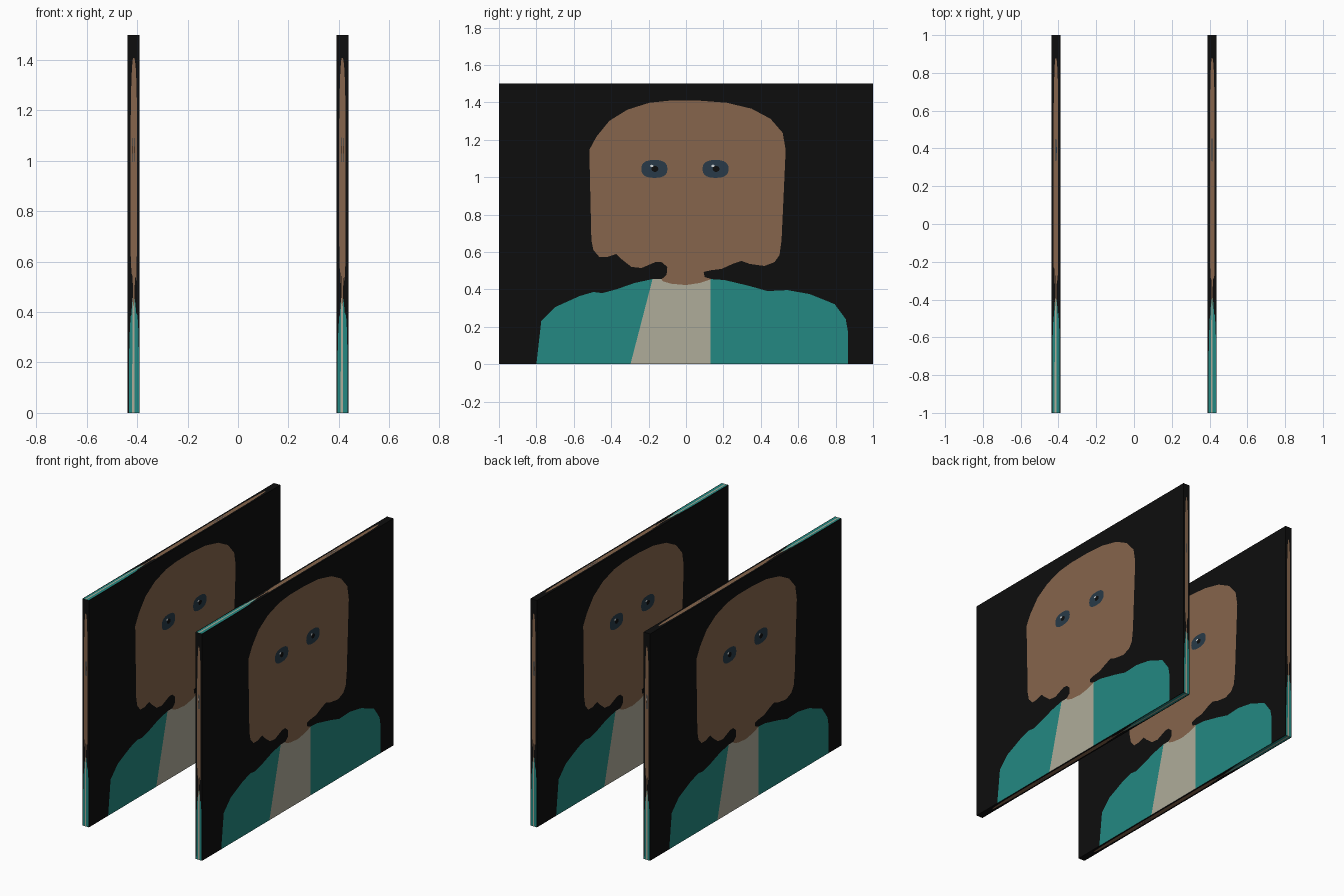
import bpy, bmesh, math
from mathutils import Vector, geometry

if "Cube" in bpy.data.objects:
    bpy.data.objects.remove(bpy.data.objects["Cube"])

HALF_Y, HEIGHT = 1.0, 1.5
X_IN, X_OUT = 0.39, 0.4375


def material(name, rgb):
    lin = [((c / 255 + 0.055) / 1.055) ** 2.4 if c > 10 else c / 255 / 12.92 for c in rgb]
    m = bpy.data.materials.new(name)
    m.diffuse_color = (*lin, 1.0)
    m.use_nodes = True
    m.node_tree.nodes["Principled BSDF"].inputs["Base Color"].default_value = m.diffuse_color
    return m


MATS = [material("black backdrop", (13, 13, 13)), material("light shirt", (175, 172, 154)),
        material("teal jacket", (35, 137, 130)), material("brown skin", (134, 101, 76)),
        material("blue grey eye", (40, 58, 72)), material("white glint", (215, 220, 222))]
BLACK, SHIRT, TEAL, SKIN, EYE, WHITE = range(6)


def oval(cx, cz, rx, rz, n=16, power=1.0):
    pts = []
    for i in range(n):
        a = 2 * math.pi * i / n
        c, s = math.cos(a), math.sin(a)
        pts.append((cx + rx * math.copysign(abs(c) ** power, c),
                    cz + rz * math.copysign(abs(s) ** power, s)))
    return pts


# Painted portrait: outlines in (across, up) units, listed back to front
shirt = [(-.297, 0), (-.179, .455), (.131, .455), (.131, 0)]
jacket_left = [(-.80, 0), (-.774, .23), (-.70, .305), (-.57, .364), (-.495, .386), (-.447, .38),
               (-.367, .402), (-.276, .434), (-.179, .455), (-.297, 0)]
jacket_right = [(.131, 0), (.131, .455), (.206, .45), (.34, .418), (.436, .391), (.543, .396),
                (.661, .375), (.795, .321), (.854, .241), (.865, .18), (.865, 0)]
head = [(-.517, 1.146), (-.506, .664), (-.495, .61), (-.463, .573), (-.42, .573), (-.372, .589),
        (-.345, .562), (-.292, .52), (-.238, .514), (-.163, .546), (-.131, .546), (-.10, .52),
        (-.104, .477), (-.13, .455), (-.126, .444), (-.078, .43), (0, .423), (.072, .434),
        (.137, .455), (.10, .466), (.094, .493), (.137, .503), (.19, .509), (.249, .536),
        (.297, .552), (.34, .536), (.42, .525), (.474, .546), (.50, .584), (.511, .664),
        (.533, 1.146), (.517, 1.237), (.452, 1.312), (.351, 1.366), (.217, 1.398), (.072, 1.409),
        (-.088, 1.409), (-.195, 1.398), (-.313, 1.361), (-.41, 1.301), (-.479, 1.216)]
REGIONS = [(SHIRT, shirt), (TEAL, jacket_left), (TEAL, jacket_right), (SKIN, head)]
for cx in (-.169, .158):
    REGIONS += [(EYE, oval(cx, 1.044, .07, .048, 20, .8)),
                (BLACK, oval(cx + .003, 1.044, .019, .016, 10)),
                (WHITE, oval(cx - .014, 1.06, .009, .007, 8))]


def inside(p, poly):
    hit = False
    for (x1, z1), (x2, z2) in zip(poly, poly[1:] + poly[:1]):
        if (z1 > p[1]) != (z2 > p[1]) and p[0] < x1 + (p[1] - z1) * (x2 - x1) / (z2 - z1):
            hit = not hit
    return hit


# Cut the flat picture into triangles along every outline, coloured by the topmost region
def cut_picture():
    pts, edges = [], []
    border = [(-HALF_Y, 0), (HALF_Y, 0), (HALF_Y, HEIGHT), (-HALF_Y, HEIGHT)]
    for poly in [border] + [r[1] for r in REGIONS]:
        base, n = len(pts), len(poly)
        pts += [Vector(p) for p in poly]
        edges += [(base + i, base + (i + 1) % n) for i in range(n)]
    out = geometry.delaunay_2d_cdt(pts, edges, [], 0, 1e-5)
    verts, tris = out[0], out[2]
    colours = []
    for t in tris:
        mid = sum((verts[i] for i in t), Vector((0, 0))) / len(t)
        colour = BLACK
        for index, poly in REGIONS:
            if inside(mid, poly):
                colour = index
        colours.append(colour)
    uv = [((v.x + HALF_Y) / (2 * HALF_Y), v.y / HEIGHT) for v in verts]
    return uv, tris, colours


UV, TRIS, COLOURS = cut_picture()


# Panel: the same picture stretched over all six sides of a thin slab
def build_panel(name, x0, x1):
    w, d, h = Vector((x1 - x0, 0, 0)), Vector((0, 2 * HALF_Y, 0)), Vector((0, 0, HEIGHT))
    low = Vector((x0, -HALF_Y, 0))
    sides = [(low + w, d, h), (low + d, -d, h),          # right, left
             (low, w, h), (low + w + d, -w, h),          # front, back
             (low + h, w, d), (low + d, w, -d)]          # top, bottom
    bm = bmesh.new()
    for origin, u, v in sides:
        normal = u.cross(v)
        ring = [bm.verts.new(origin + u * a + v * b) for a, b in UV]
        for tri, colour in zip(TRIS, COLOURS):
            f = bm.faces.new([ring[i] for i in tri])
            f.material_index = colour
            f.normal_update()
            if f.normal.dot(normal) < 0:
                f.normal_flip()
    mesh = bpy.data.meshes.new(name)
    bm.to_mesh(mesh)
    bm.free()
    for m in MATS:
        mesh.materials.append(m)
    obj = bpy.data.objects.new(name, mesh)
    bpy.context.collection.objects.link(obj)


build_panel("left_picture_panel", -X_OUT, -X_IN)
build_panel("right_picture_panel", X_IN, X_OUT)
